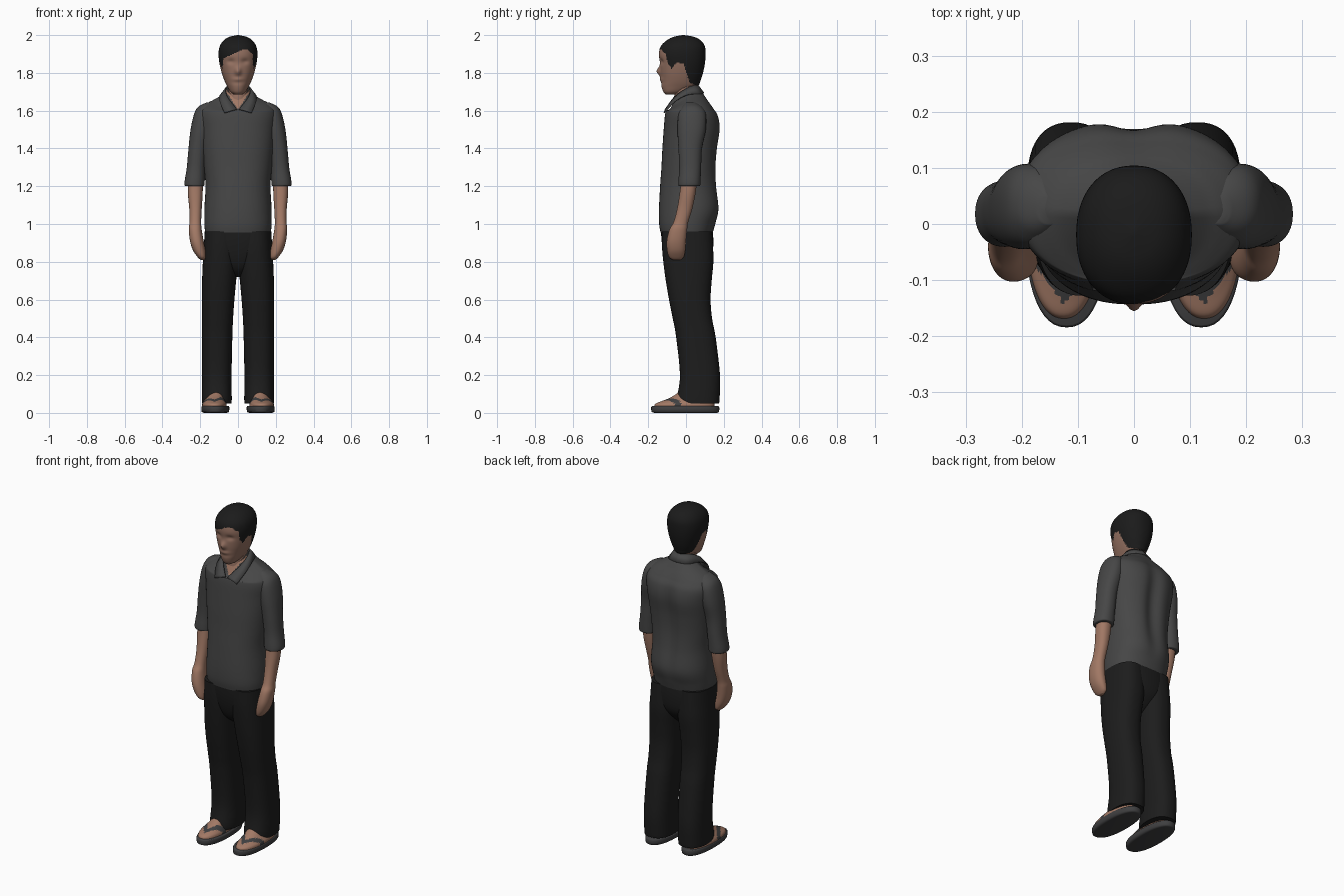
import bpy, bmesh, math
from mathutils import Vector


def material(name, r, g, b):
    m = bpy.data.materials.new(name)
    m.diffuse_color = (r, g, b, 1)
    return m


SKIN = material("skin", 0.36, 0.19, 0.13)
FACE = material("face skin", 0.30, 0.165, 0.12)
HAIR = material("black hair", 0.011, 0.011, 0.011)
SHIRT = material("grey shirt", 0.062, 0.062, 0.062)
TROUSER = material("black trousers", 0.012, 0.012, 0.012)
SOLE = material("sandal grey", 0.05, 0.05, 0.052)


def smooth_rings(rings, sub):
    """Catmull-Rom interpolation through ring tuples."""
    out = []
    for i in range(len(rings) - 1):
        a, b, c, d = (rings[max(i - 1, 0)], rings[i], rings[i + 1], rings[min(i + 2, len(rings) - 1)])
        for k in range(sub):
            t = k / sub
            out.append([0.5 * (2 * q + (r - p) * t + (2 * p - 5 * q + 4 * r - s) * t * t
                               + (3 * q - p - 3 * r + s) * t ** 3) for p, q, r, s in zip(a, b, c, d)])
    return out + [list(rings[-1])]


def finish(name, bm, mats):
    bmesh.ops.recalc_face_normals(bm, faces=bm.faces[:])
    me = bpy.data.meshes.new(name)
    bm.to_mesh(me)
    bm.free()
    for m in mats:
        me.materials.append(m)
    ob = bpy.data.objects.new(name, me)
    bpy.context.collection.objects.link(ob)
    bpy.context.view_layer.objects.active = ob
    ob.select_set(True)
    bpy.ops.object.shade_smooth_by_angle(angle=math.radians(50))
    ob.select_set(False)
    return ob


def loft(name, rings, mats, rule=None, shape=None, n=48, sub=5, p=2.2, side=1):
    """Rings are (z, x centre, half width, y front, y back)."""
    bm = bmesh.new()
    loops = []
    for z, cx, w, yf, yb in smooth_rings(rings, sub):
        loop = []
        for k in range(n):
            a = 2 * math.pi * k / n
            c, s = math.cos(a), math.sin(a)
            x = math.copysign(abs(c) ** (2 / p), c) * max(w, 0.002)
            y = math.copysign(abs(s) ** (2 / p), s) * (yb - yf) / 2
            co = Vector((cx + x, (yf + yb) / 2 + y, z))
            if shape:
                shape(co)
            co.x *= side
            loop.append(bm.verts.new(co))
        loops.append(loop)
    for lo, hi in zip(loops, loops[1:]):
        for k in range(n):
            bm.faces.new((lo[k], lo[(k + 1) % n], hi[(k + 1) % n], hi[k]))
    bm.faces.new(loops[0])
    bm.faces.new(loops[-1])
    if rule:
        for f in bm.faces:
            c = f.calc_center_median()
            f.material_index = rule(Vector((c.x * side, c.y, c.z)))
    return finish(name, bm, mats)


# Shirt body with back groove, sloping neckline and open V
def shirt_shape(co):
    if co.y > 0 and 1.0 < co.z < 1.68:
        fade = math.sin(math.pi * (co.z - 1.0) / 0.68)
        co.y -= 0.024 * fade * math.exp(-(co.x / 0.045) ** 2) * co.y / 0.17
    if co.z > 1.6 and co.y < 0.02:
        co.z += 0.65 * min(1, (co.z - 1.6) / 0.08) * (co.y - 0.02)


loft("shirt_body", [
    (.955, 0, .174, -.135, .142), (1.0, 0, .178, -.142, .155), (1.08, 0, .178, -.143, .178),
    (1.2, 0, .172, -.137, .168), (1.3, 0, .18, -.13, .165), (1.4, 0, .19, -.125, .172),
    (1.5, 0, .2, -.118, .185), (1.57, 0, .207, -.112, .175), (1.61, 0, .195, -.105, .15),
    (1.64, 0, .162, -.1, .128), (1.66, 0, .125, -.09, .112), (1.69, 0, .08, -.075, .09),
    (1.73, 0, .058, -.055, .06)], [SHIRT, SKIN], p=2.3, n=96, sub=6, shape=shirt_shape,
    rule=lambda c: int(c.y < 0 and abs(c.x) < (c.z - 1.605) * 0.65))

# Folded collar
top = [(0, .062, 1.735), (.045, .04, 1.732), (.065, 0, 1.715), (.055, -.06, 1.672), (.006, -.108, 1.607)]
low = [(0, .094, 1.692), (.06, .072, 1.688), (.092, .005, 1.683), (.096, -.06, 1.648), (.072, -.116, 1.588)]
bm = bmesh.new()
edges = []
for pts in (top, low):
    half = smooth_rings(pts, 5)
    full = [(-x, y, z) for x, y, z in half[:0:-1]] + half
    edges.append([bm.verts.new(q) for q in full])
for i in range(len(edges[0]) - 1):
    bm.faces.new((edges[0][i], edges[0][i + 1], edges[1][i + 1], edges[1][i]))
collar = finish("shirt_collar", bm, [SHIRT])
mod = collar.modifiers.new("thickness", "SOLIDIFY")
mod.thickness, mod.offset = 0.007, 0

# Neck
loft("neck", [(1.58, 0, .055, -.07, .06), (1.66, 0, .053, -.064, .058), (1.72, 0, .052, -.058, .056),
              (1.8, 0, .055, -.06, .06)], [FACE], n=32)


# Head: nose, eye hollows and mouth are shaped, hair is chosen by a hairline
def face_shape(co):
    if co.y > -0.06:
        return
    g = lambda x, z, rx, rz: math.exp(-((co.x - x) / rx) ** 2 - ((co.z - z) / rz) ** 2)
    co.y -= 0.02 * g(0, 1.808, .016, .022) + 0.008 * g(0, 1.765, .03, .012)
    co.y += 0.009 * (g(.037, 1.86, .02, .014) + g(-.037, 1.86, .02, .014))


HAIRLINE = [(-.2, 1.93), (-.11, 1.92), (-.097, 1.85), (-.075, 1.82), (-.05, 1.855),
            (-.015, 1.85), (0, 1.81), (.02, 1.745), (.2, 1.70)]


def is_hair(c):
    line = 1.7
    for (y0, z0), (y1, z1) in zip(HAIRLINE, HAIRLINE[1:]):
        if y0 <= c.y < y1:
            line = z0 + (z1 - z0) * (c.y - y0) / (y1 - y0)
    if c.y < -0.1:
        d = c.x - 0.04
        line = min(line, 1.93 - (0.8 * d if d > 0 else -0.45 * d))
    return int(c.z > line)


loft("head", [
    (1.685, 0, .02, -.105, -.04), (1.70, 0, .04, -.12, .0), (1.73, 0, .058, -.13, .062),
    (1.76, 0, .072, -.13, .077), (1.80, 0, .086, -.135, .09), (1.85, 0, .098, -.138, .1),
    (1.90, 0, .103, -.143, .104), (1.94, 0, .097, -.134, .1), (1.97, 0, .078, -.105, .08),
    (1.99, 0, .048, -.068, .045), (2.0, 0, .004, -.02, -.01)],
    [FACE, HAIR], rule=is_hair, shape=face_shape, n=112, sub=9)

# Trouser seat
loft("trouser_seat", [(.72, 0, .03, -.04, .05), (.76, 0, .08, -.085, .095), (.82, 0, .15, -.112, .135),
                      (.9, 0, .174, -.128, .145), (.985, 0, .17, -.133, .14)], [TROUSER], p=2.4)


# Sandal straps run as a V from the toes to both sides of the foot
def strap(c):
    on_v = abs(abs(c.x - 0.125) - 0.75 * (c.y + 0.125)) < 0.013
    return int(on_v and c.z > 0.03)


for side, tag in ((-1, "left"), (1, "right")):
    loft(tag + "_trouser_leg", [
        (.05, .112, .078, -.045, .175), (.08, .112, .079, -.048, .178), (.2, .112, .078, -.032, .18),
        (.4, .11, .08, -.052, .157), (.5, .108, .082, -.07, .138), (.6, .105, .086, -.09, .13),
        (.7, .1, .09, -.107, .136), (.8, .093, .093, -.12, .145), (.88, .09, .091, -.127, .143),
        (.96, .09, .086, -.128, .138)], [TROUSER], side=side, p=2.4)
    loft(tag + "_sleeve", [
        (1.642, .15, .02, .0, .05), (1.62, .163, .048, -.02, .085), (1.58, .181, .052, -.04, .105),
        (1.5, .195, .056, -.045, .105), (1.4, .212, .05, -.04, .085), (1.3, .222, .049, -.036, .08),
        (1.23, .229, .053, -.04, .077), (1.205, .23, .052, -.04, .075), (1.2, .228, .046, -.034, .069)],
        [SHIRT], side=side)
    loft(tag + "_forearm_and_hand", [
        (1.24, .226, .04, -.025, .06), (1.16, .226, .039, -.034, .05), (1.08, .225, .033, -.047, .033),
        (1.01, .226, .031, -.066, .012), (.97, .226, .034, -.088, .006), (.91, .218, .036, -.102, .0),
        (.86, .205, .033, -.1, -.004), (.825, .192, .022, -.09, -.012), (.81, .188, .01, -.07, -.03)],
        [SKIN], side=side)
    loft(tag + "_sandal_sole", [
        (0, .12, .06, -.165, .165), (.006, .12, .072, -.182, .175), (.03, .12, .074, -.184, .176),
        (.036, .12, .07, -.18, .172)], [SOLE], side=side, sub=2, p=2.3)
    loft(tag + "_foot", [
        (.03, .125, .066, -.17, .15), (.048, .125, .064, -.162, .15), (.062, .123, .058, -.13, .15),
        (.08, .12, .05, -.085, .15), (.11, .115, .045, -.04, .14), (.15, .112, .04, -.01, .13)],
        [SKIN, SOLE], rule=strap, side=side, n=64, sub=6)
